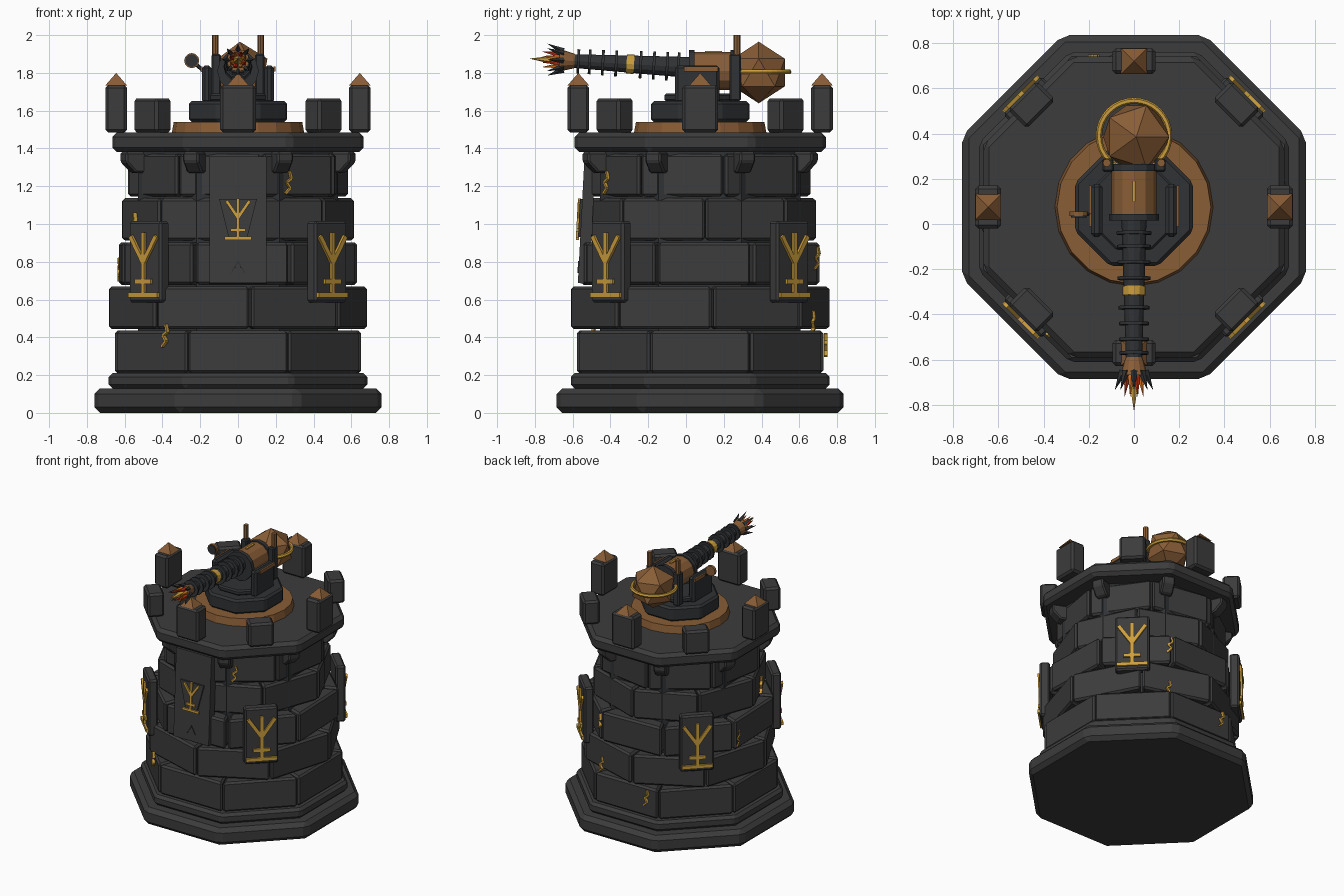
import bpy, bmesh, math
from math import radians, sin, cos, tan, pi
from mathutils import Matrix, Vector

if "Cube" in bpy.data.objects:
    bpy.data.objects.remove(bpy.data.objects["Cube"])

CY = 0.075  # tower axis in y


def material(name, rgb):
    m = bpy.data.materials.new(name)
    m.use_nodes = True
    m.diffuse_color = (*rgb, 1)
    m.node_tree.nodes["Principled BSDF"].inputs["Base Color"].default_value = (*rgb, 1)
    return m


STONE = material("dark stone", (0.045, 0.045, 0.045))
IRON = material("dark iron", (0.03, 0.032, 0.035))
BRONZE = material("bronze", (0.25, 0.11, 0.037))
GOLD = material("gold", (0.6, 0.34, 0.045))
RED = material("flame red", (0.55, 0.03, 0.008))
ORANGE = material("flame orange", (0.75, 0.2, 0.02))


def finish(name, bm, mat, matrix=Matrix(), bevel=0):
    bmesh.ops.recalc_face_normals(bm, faces=bm.faces)
    me = bpy.data.meshes.new(name)
    bm.to_mesh(me)
    bm.free()
    me.materials.append(mat)
    ob = bpy.data.objects.new(name, me)
    ob.matrix_world = matrix
    bpy.context.collection.objects.link(ob)
    if bevel:
        mod = ob.modifiers.new("bevel", 'BEVEL')
        mod.width = bevel
        mod.segments = 1
        mod.limit_method = 'ANGLE'
    return ob


def prism(name, outline, z0, z1, mat, matrix=Matrix(), bevel=0):
    bm = bmesh.new()
    low = bm.faces.new([bm.verts.new((x, y, z0)) for x, y in outline])
    ext = bmesh.ops.extrude_face_region(bm, geom=[low])
    for v in ext["geom"]:
        if isinstance(v, bmesh.types.BMVert):
            v.co.z = z1
    return finish(name, bm, mat, matrix, bevel)


def box(name, size, mat, matrix=Matrix(), bevel=0):
    x, y, z = (s / 2 for s in size)
    return prism(name, [(-x, -y), (x, -y), (x, y), (-x, y)], -z, z, mat, matrix, bevel)


def cone(name, a, b, ra, rb, mat, sides=12):
    a, b = Vector(a), Vector(b)
    bm = bmesh.new()
    bmesh.ops.create_cone(bm, cap_ends=True, segments=sides, radius1=ra, radius2=rb, depth=(b - a).length)
    turn = (b - a).to_track_quat('Z', 'Y').to_matrix().to_4x4()
    return finish(name, bm, mat, Matrix.Translation((a + b) / 2) @ turn)


def at(x, y, z):
    return Matrix.Translation((x, y, z))


def polar(deg, r, z):
    """Local x points outward from the tower axis, local y runs along the wall."""
    return at(0, CY, 0) @ Matrix.Rotation(radians(deg), 4, 'Z') @ at(r, 0, z)


def octagon(apothem):
    r = apothem / cos(pi / 8)
    return [(r * cos(pi / 8 + k * pi / 4), r * sin(pi / 8 + k * pi / 4)) for k in range(8)]


def stroke(name, p, q, width, mat, matrix, depth=0.016):
    """Thin bar between two (y, z) points on a wall."""
    (y0, z0), (y1, z1) = p, q
    m = matrix @ at(0, (y0 + y1) / 2, (z0 + z1) / 2) @ Matrix.Rotation(math.atan2(z1 - z0, y1 - y0), 4, 'X')
    box(name, (depth, math.hypot(y1 - y0, z1 - z0), width), mat, m)


def rune(name, matrix, s):
    lines = [((0, 0), (0, .34)), ((0, .18), (.095, .32)), ((0, .18), (-.095, .32)),
             ((-.06, .08), (.06, .08)), ((-.11, .01), (.11, .01))]
    for (a, b), (c, d) in lines:
        stroke(name, (a * s, b * s), (c * s, d * s), 0.026 * s, GOLD, matrix)


# Tower base, core and parapet slab
C = at(0, CY, 0)
prism("base", octagon(0.76), 0, 0.13, STONE, C, 0.03)
prism("base_step", octagon(0.685), 0.13, 0.21, STONE, C, 0.02)
prism("core", octagon(0.53), 0.2, 1.4, IRON, C)
prism("parapet_slab", octagon(0.665), 1.38, 1.485, STONE, C, 0.025)

# Block courses: apothem, turn
courses = [(0.66, 0), (0.64, 28), (0.615, 2), (0.58, 25), (0.555, -10)]
for i, (a, turn) in enumerate(courses):
    z0 = 0.21 + i * 0.234
    h, t = a * tan(pi / 8) - 0.006, tan(pi / 8)
    depth = 0.16
    wedge = [(-depth, -h + depth * t), (0, -h), (0, h), (-depth, h - depth * t)]
    for k in range(8):
        push = 0.008 * ((k * 3 + i) % 3 - 1)
        prism("wall_block", wedge, z0, z0 + 0.225, STONE, polar(turn + 45 * k, a + push, 0), 0.014)

# Corbels under the parapet at the corners
for k in range(8):
    m = polar(22.5 + 45 * k, 0.54, 1.33) @ Matrix.Rotation(pi / 2, 4, 'X')
    prism("corbel", [(0, -.06), (.06, -.06), (.12, 0), (.12, .05), (0, .05)], -.045, .045, STONE, m, 0.01)

# Merlons, tall ones with bronze caps
for k in range(4):
    box("tall_merlon", (0.115, 0.19, 0.25), STONE, polar(90 * k, 0.645, 1.61), 0.015)
    bm = bmesh.new()
    bmesh.ops.create_cone(bm, cap_ends=True, segments=4, radius1=0.08, radius2=0, depth=0.065)
    bmesh.ops.rotate(bm, verts=bm.verts, matrix=Matrix.Rotation(pi / 4, 3, 'Z'))
    finish("merlon_cap", bm, BRONZE, polar(90 * k, 0.645, 1.767))
    box("low_merlon", (0.12, 0.18, 0.18), STONE, polar(45 + 90 * k, 0.64, 1.575), 0.015)

# Rune tablets on the diagonal walls
for k in range(4):
    m = polar(45 + 90 * k, 0.665, 0)
    box("rune_tablet", (0.07, 0.24, 0.43), STONE, m @ at(0, 0, 0.8), 0.012)
    rune("tablet_rune", m @ at(0.042, 0, 0.615), 1)

# Hanging front panel with small rune
lean = polar(-90, 0.6, 1.02) @ Matrix.Rotation(radians(-3), 4, 'Y')
box("front_panel", (0.06, 0.3, 0.67), STONE, lean)
prism("front_shield", [(-.1, .11), (-.05, -.09), (.05, -.09), (.1, .11)], 0, 0.012, STONE,
      lean @ at(0.03, 0, 0) @ Matrix.Rotation(pi / 2, 4, 'Z') @ Matrix.Rotation(pi / 2, 4, 'X'))
for s in (-1, 1):
    stroke("panel_chevron", (s * 0.035, -0.28), (0, -0.22), 0.006, IRON, lean @ at(0.03, 0, 0), 0.01)
rune("front_rune", lean @ at(0.045, 0, -0.105), 0.64)

# Glowing cracks: course, angle, height
for row, deg, z in [(4, -62, 1.22), (3, -160, 1.0), (0, -125, 0.41), (0, 105, 0.36),
                    (2, 68, 0.82), (2, 163, 0.76), (1, 67, 0.48)]:
    a, turn = courses[row]
    off = (deg - turn + 22.5) % 45 - 22.5
    m = polar(deg - off, a + 0.005, z) @ at(0, a * tan(radians(off)), 0)
    zig = [(-.02, -.06), (.012, -.03), (-.012, 0), (.02, .02), (.008, .06)]
    for p, q in zip(zig, zig[1:]):
        stroke("crack", p, q, 0.012, GOLD, m, 0.02)

# Turntable and gun mount
cone("turntable", (0, CY, 1.485), (0, CY, 1.54), 0.35, 0.34, BRONZE, 20)
prism("mount_base", octagon(0.26), 1.54, 1.65, IRON, C, 0.015)
prism("mount_step", octagon(0.19), 1.65, 1.69, IRON, C, 0.01)
for s in (-1, 1):
    box("side_plate", (0.05, 0.235, 0.2), IRON, at(s * 0.165, 0.06, 1.74), 0.015)
    box("side_strip", (0.012, 0.18, 0.025), BRONZE, at(s * 0.193, 0.08, 1.82))
    box("rear_bracket", (0.05, 0.06, 0.25), IRON, at(s * 0.115, 0.26, 1.775), 0.008)
    cone("exhaust_pipe", (s * 0.12, 0.27, 1.7), (s * 0.12, 0.27, 2.0), 0.018, 0.018, BRONZE, 8)
cone("hand_wheel", (-0.245, 0.035, 1.865), (-0.245, 0.055, 1.865), 0.04, 0.04, BRONZE)
cone("wheel_face", (-0.245, 0.028, 1.865), (-0.245, 0.036, 1.865), 0.034, 0.034, IRON)
cone("wheel_arm", (-0.17, 0.045, 1.8), (-0.245, 0.045, 1.865), 0.01, 0.01, IRON, 6)

# Breech, its bands and top strip
cone("breech", (0, 0.03, 1.81), (0, 0.26, 1.81), 0.1, 0.1, BRONZE)
for y in (0.03, 0.25):
    cone("breech_band", (0, y - 0.015, 1.81), (0, y + 0.015, 1.81), 0.11, 0.11, IRON)
box("breech_strip", (0.015, 0.09, 0.012), GOLD, at(0, 0.145, 1.91))

# Fuel tank with ring
bm = bmesh.new()
bmesh.ops.create_icosphere(bm, subdivisions=1, radius=0.163)
finish("fuel_tank", bm, BRONZE, at(0.01, 0.385, 1.802))
bpy.ops.mesh.primitive_torus_add(major_segments=32, minor_segments=6, major_radius=0.155,
                                 minor_radius=0.014, location=(0, 0.39, 1.805))
ring = bpy.context.object
ring.name = "tank_ring"
ring.data.materials.append(GOLD)


# Barrel, collars and muzzle
def bore(y, x=0, up=0):
    return (x, y, 1.83 - 0.055 * y + up)


cone("barrel", bore(0.04), bore(-0.6), 0.056, 0.036, IRON)
for y in (-0.04, -0.1, -0.17, -0.24, -0.37, -0.44, -0.51, -0.57):
    r = 0.078 + 0.025 * y
    cone("barrel_collar", bore(y + 0.007), bore(y - 0.007), r, r, IRON)
cone("barrel_band", bore(-0.275), bore(-0.315), 0.051, 0.05, GOLD)
cone("muzzle", bore(-0.59), bore(-0.67), 0.038, 0.06, BRONZE)

# Flame spikes and claws
cone("flame_core", bore(-0.66), bore(-0.83), 0.03, 0, GOLD, 6)
for k in range(8):
    a = k * pi / 4 + pi / 8
    x, z = cos(a), sin(a)
    cone("flame", bore(-0.66, x * 0.03, z * 0.03), bore(-0.765, x * 0.045, z * 0.045),
         0.018, 0, RED if k % 2 else ORANGE, 5)
    a += pi / 8
    x, z = cos(a), sin(a)
    cone("claw", bore(-0.65, x * 0.048, z * 0.048), bore(-0.735, x * 0.085, z * 0.085), 0.018, 0, IRON, 4)
